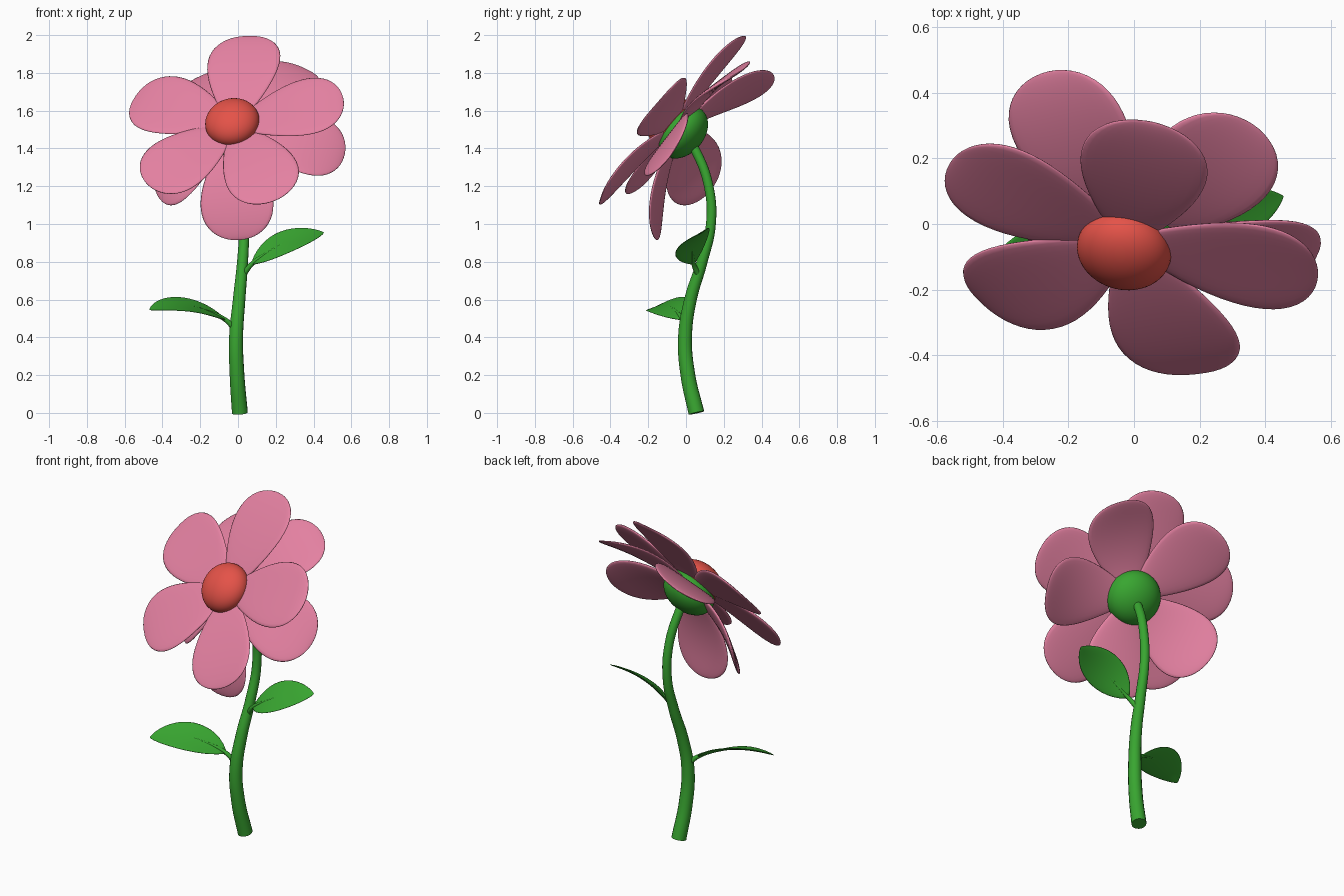
import bpy, bmesh
from math import sin, cos, pi, sqrt
from mathutils import Vector as V

if "Cube" in bpy.data.objects:
    bpy.data.objects.remove(bpy.data.objects["Cube"])


def material(name, rgb):
    m = bpy.data.materials.new(name)
    m.diffuse_color = (*rgb, 1)
    m.use_nodes = True
    m.node_tree.nodes["Principled BSDF"].inputs["Base Color"].default_value = m.diffuse_color
    return m


PINK = material("petal_pink", (0.78, 0.22, 0.36))
RED = material("centre_red", (0.78, 0.085, 0.065))
GREEN = material("stem_green", (0.04, 0.38, 0.03))


def finish(bm, name, mat):
    bmesh.ops.remove_doubles(bm, verts=bm.verts, dist=1e-5)
    bmesh.ops.recalc_face_normals(bm, faces=bm.faces)
    for f in bm.faces:
        f.smooth = True
    me = bpy.data.meshes.new(name)
    bm.to_mesh(me)
    bm.free()
    me.materials.append(mat)
    ob = bpy.data.objects.new(name, me)
    bpy.context.collection.objects.link(ob)
    return ob


def bezier(a, b, c, t):
    return a * (1 - t) ** 2 + b * 2 * t * (1 - t) + c * t * t


def blade(name, a, b, c, up, width, half, thick, cup, mat, rows=22, cols=28):
    """Flat lens lofted along a quadratic curve; width is a function of t."""
    bm = bmesh.new()
    rings = []
    for i in range(rows + 1):
        t = sin(pi / 2 * i / rows)
        p = bezier(a, b, c, t)
        d = ((b - a) * (1 - t) + (c - b) * t).normalized()
        side = d.cross(up).normalized()
        n = side.cross(d)
        w = half * width(t)
        th = thick * sqrt(max(0, 1 - t ** 10))
        ring = []
        for j in range(cols):
            q = 2 * pi * j / cols
            s = abs(sin(q)) ** 0.7 * (1 if sin(q) >= 0 else -1)
            x = cos(q)
            ring.append(bm.verts.new(p + side * w * x + n * (th * s + cup * w * x * x)))
        rings.append(ring)
    for r0, r1 in zip(rings, rings[1:]):
        for j in range(cols):
            k = (j + 1) % cols
            bm.faces.new((r0[j], r0[k], r1[k], r1[j]))
    bm.faces.new(rings[0])
    return finish(bm, name, mat)


def tube(name, pts, mat):
    """Smooth tapered tube; points are (x, y, z, radius)."""
    cu = bpy.data.curves.new(name, 'CURVE')
    cu.dimensions = '3D'
    cu.bevel_depth = 1
    cu.bevel_resolution = 6
    cu.use_fill_caps = True
    sp = cu.splines.new('BEZIER')
    sp.bezier_points.add(len(pts) - 1)
    for bp, p in zip(sp.bezier_points, pts):
        bp.co = p[:3]
        bp.radius = p[3]
        bp.handle_left_type = bp.handle_right_type = 'AUTO'
    cu.materials.append(mat)
    ob = bpy.data.objects.new(name, cu)
    bpy.context.collection.objects.link(ob)


def ball(name, centre, a, b, mat):
    """Ellipsoid, radius a across and b along the flower axis."""
    bm = bmesh.new()
    bmesh.ops.create_uvsphere(bm, u_segments=48, v_segments=24, radius=1)
    ob = finish(bm, name, mat)
    ob.scale = (a, a, b)
    ob.location = centre
    ob.rotation_mode = 'QUATERNION'
    ob.rotation_quaternion = AXIS.to_track_quat('Z', 'Y')


AXIS = V((-0.18, -0.75, 0.64)).normalized()
HEART = V((-0.02, -0.05, 1.515))

# flower head
ball("flower_base", (-0.01, -0.015, 1.485), 0.155, 0.11, GREEN)
ball("flower_centre", (-0.03, -0.08, 1.538), 0.145, 0.10, RED)

# two layers of five petals, given by their tips
front = [(0.06, 0.31, 1.995), (0.56, -0.14, 1.65), (0.20, -0.455, 1.125),
         (-0.47, -0.235, 1.20), (-0.55, 0.20, 1.665)]
back = [(0.36, 0.305, 1.82), (0.56, -0.09, 1.35), (0.01, -0.155, 0.915),
        (-0.43, 0.115, 1.16), (-0.26, 0.465, 1.75)]
petal_width = lambda t: max(t, 0.08) ** 0.72 * sqrt(max(0, 1 - t ** 3)) / 0.625
for layer, tips, drop, bow in (("front", front, 0.0, 0.04), ("back", back, 0.03, 0.085)):
    for i, tip in enumerate(tips):
        a, c = HEART - AXIS * drop, V(tip)
        d = (c - a).normalized()
        n = (AXIS - d * AXIS.dot(d)).normalized()
        blade(f"{layer}_petal_{i + 1}", a, (a + c) / 2 + n * bow, c, n,
              petal_width, 0.195, 0.014, 0.03, PINK)

# stem
tube("stem", [(0.01, 0.055, 0, 0.042), (-0.005, 0.01, 0.2, 0.039),
              (-0.01, -0.005, 0.4, 0.037), (0.006, 0.024, 0.6, 0.033),
              (0.024, 0.085, 0.8, 0.029), (0.034, 0.132, 1.0, 0.026),
              (0.032, 0.120, 1.2, 0.025), (0.012, 0.055, 1.38, 0.025),
              (-0.005, -0.01, 1.48, 0.025)], GREEN)

# leaves with stalk and midrib
leaf_width = lambda t: (max(t, 0.01) ** 0.75) * (1 - t) ** 0.8 / 0.343
leaves = [("right", (0.02, 0.07, 0.72), (0.075, 0.04, 0.79), (0.24, 0.015, 0.925),
           (0.455, 0.085, 0.955), (0, -0.5, 0.86)),
          ("left", (-0.01, 0.0, 0.44), (-0.07, -0.02, 0.495), (-0.27, -0.09, 0.61),
           (-0.468, -0.185, 0.545), (0.1, -0.35, 0.93))]
for side, root, a, b, c, up in leaves:
    a, b, c = V(a), V(b), V(c)
    blade(side + "_leaf", a, b, c, V(up), leaf_width, 0.108, 0.005, 0.08, GREEN)
    rib = [(*root, 0.017), (*a, 0.012)]
    rib += [(*bezier(a, b, c, t), 0.009 * (1 - t)) for t in (0.25, 0.5, 0.8)]
    tube(side + "_leaf_stalk", rib, GREEN)
